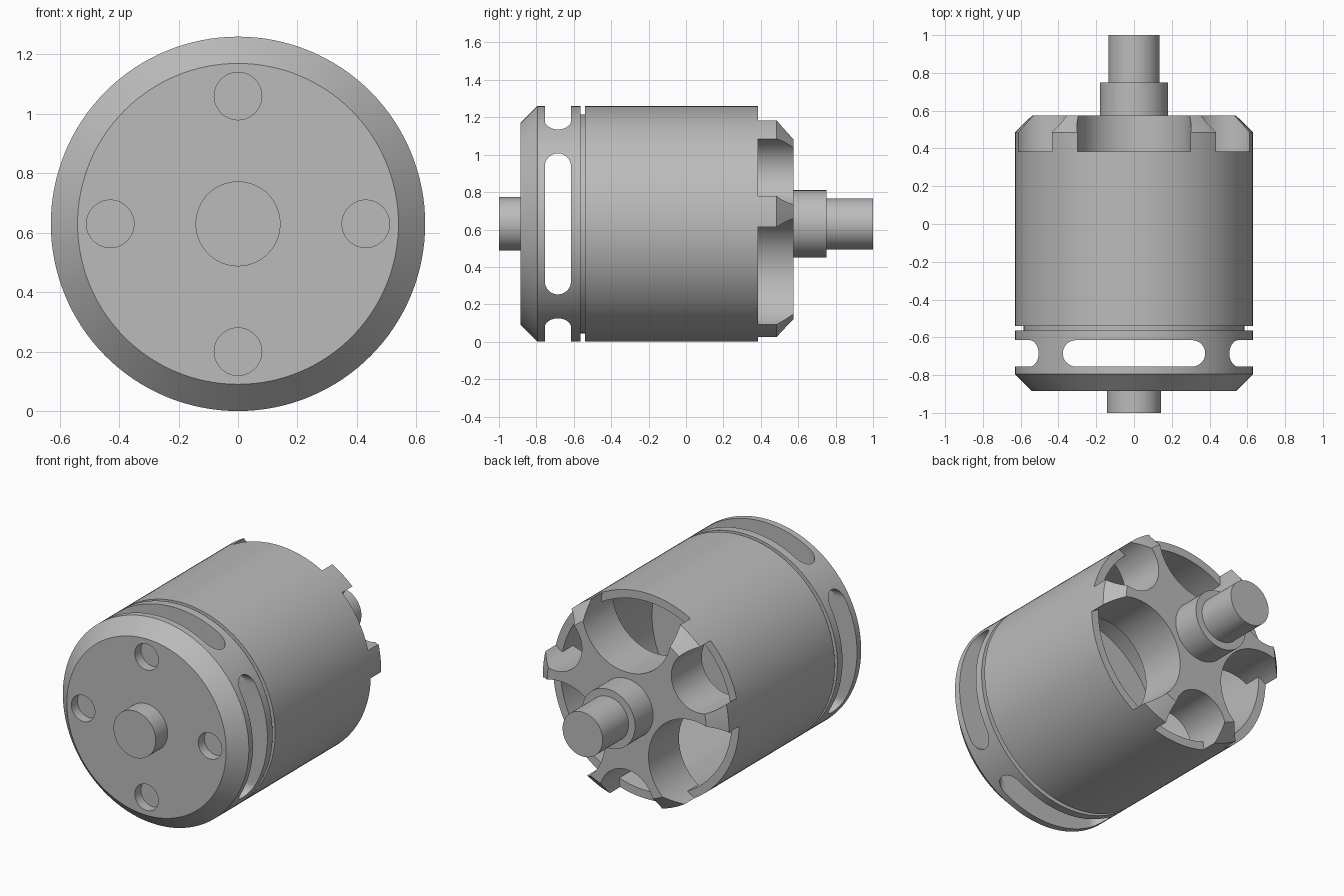
import bpy, bmesh, math
from mathutils import Matrix, Vector

if "Cube" in bpy.data.objects:
    bpy.data.objects.remove(bpy.data.objects["Cube"], do_unlink=True)

R = 0.63          # outer radius, also the height of the axis
SEGS = 128

metal = bpy.data.materials.new("machined_grey")
metal.use_nodes = True
metal.diffuse_color = (0.5, 0.5, 0.5, 1)
metal.node_tree.nodes["Principled BSDF"].inputs["Base Color"].default_value = (0.5, 0.5, 0.5, 1)


def finish(bm, name):
    bmesh.ops.recalc_face_normals(bm, faces=bm.faces)
    mesh = bpy.data.meshes.new(name)
    bm.to_mesh(mesh)
    bm.free()
    mesh.materials.append(metal)
    obj = bpy.data.objects.new(name, mesh)
    bpy.context.collection.objects.link(obj)
    return obj


def lathe(name, profile, ring=False, segs=SEGS, x=0.0, z=0.0):
    """Turn (radius, y) points about the motor axis; ends are capped unless ring."""
    bm = bmesh.new()
    loops = []
    for r, y in profile:
        angles = [2 * math.pi * i / segs for i in range(segs)]
        loops.append([bm.verts.new((x + r * math.cos(a), y, R + z + r * math.sin(a))) for a in angles])
    pairs = list(zip(loops, loops[1:]))
    if ring:
        pairs.append((loops[-1], loops[0]))
    else:
        bm.faces.new(loops[0])
        bm.faces.new(loops[-1])
    for a, b in pairs:
        for i in range(segs):
            j = (i + 1) % segs
            bm.faces.new((a[i], a[j], b[j], b[i]))
    return finish(bm, name)


def slot_cutter(turn):
    """Long bar with a rounded slot outline, passing through both sides."""
    bm = bmesh.new()
    radius, half, mid = 0.07, 0.307, -0.685
    outline = []
    for side in (1, -1):
        for i in range(17):
            a = math.pi * (i / 16 - 0.5)
            outline.append((side * (half + radius * math.cos(a)), mid + side * radius * math.sin(a)))
    face = bm.faces.new([bm.verts.new((u, y, -1)) for u, y in outline])
    out = bmesh.ops.extrude_face_region(bm, geom=[face])
    verts = [g for g in out["geom"] if isinstance(g, bmesh.types.BMVert)]
    bmesh.ops.translate(bm, vec=(0, 0, 2), verts=verts)
    bm.transform(Matrix.Translation((0, 0, R)) @ Matrix.Rotation(turn, 4, "Y"))
    return finish(bm, "slot_cutter")


def cut(obj, cutters):
    for c in cutters:
        mod = obj.modifiers.new("cut", "BOOLEAN")
        mod.operation = "DIFFERENCE"
        mod.solver = "EXACT"
        mod.object = c
        bpy.context.view_layer.update()
        with bpy.context.temp_override(object=obj, active_object=obj):
            bpy.ops.object.modifier_apply(modifier=mod.name)
        bpy.data.objects.remove(c, do_unlink=True)


def polar(radius, degrees):
    a = math.radians(degrees)
    return {"x": radius * math.cos(a), "z": radius * math.sin(a)}


# Front bell: chamfered plate, vented wall and the recessed neck
bell = lathe("front_bell", [(0.54, -0.885), (R, -0.795), (R, -0.565), (0.585, -0.565), (0.585, -0.5)])
cutters = [lathe("cavity_cutter", [(0.57, -0.757), (0.57, -0.613)])]
cutters += [slot_cutter(0), slot_cutter(math.pi / 2)]
cutters += [lathe("hole_cutter", [(0.08, -0.95), (0.08, -0.825)], segs=48, **polar(0.43, k * 90))
            for k in range(4)]
cut(bell, cutters)

# Main can wall
can = lathe("can_wall", [(R, -0.54), (R, 0.385), (0.58, 0.385), (0.58, -0.54)], ring=True)

# Rear cap: chamfered disc with alternating large and small scallops
cap = lathe("rear_cap", [(0.6, 0.28), (0.6, 0.385), (R, 0.385), (R, 0.485), (0.54, 0.575)])
cutters = []
for k in range(3):
    for centre, radius, start in ((0.52, 0.302, 90), (0.56, 0.182, 30)):
        cutters.append(lathe("scallop_cutter", [(radius, 0.2), (radius, 0.7)], segs=72,
                             **polar(centre, start + 120 * k)))
cut(cap, cutters)

# Shafts and hub
front_shaft = lathe("front_shaft", [(0.143, -1), (0.143, -0.87)], segs=72)
hub = lathe("rear_hub", [(0.18, 0.5), (0.18, 0.75)], segs=72)
rear_shaft = lathe("rear_shaft", [(0.136, 0.7), (0.136, 1)], segs=72)

# Smooth round walls, crisp edges
bpy.ops.object.select_all(action="DESELECT")
for obj in (bell, can, cap, front_shaft, hub, rear_shaft):
    obj.select_set(True)
    bpy.context.view_layer.objects.active = obj
bpy.ops.object.shade_smooth_by_angle(angle=math.radians(25))
